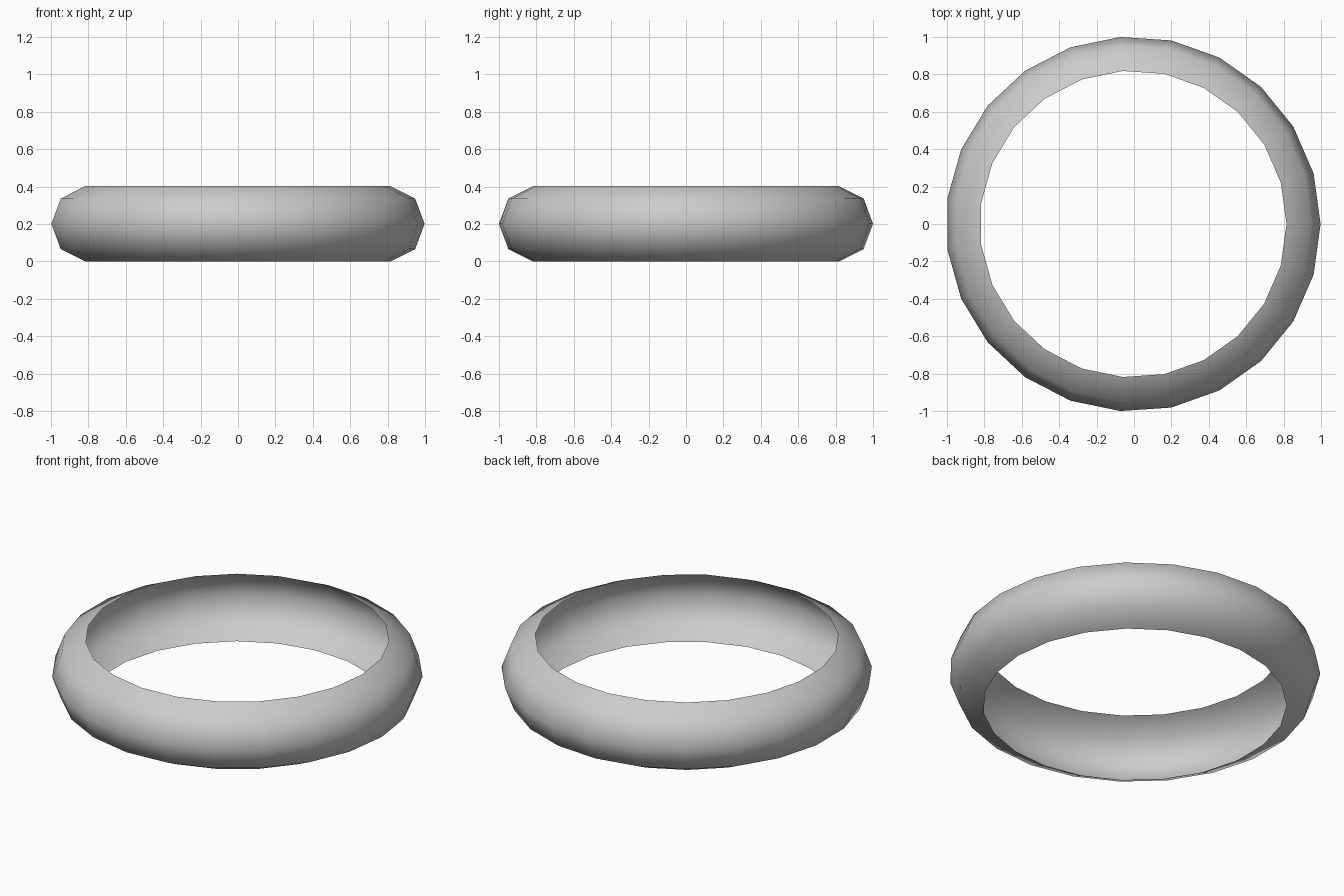
import bpy, bmesh, math

if "Cube" in bpy.data.objects:
    bpy.data.objects.remove(bpy.data.objects["Cube"])

SIDES = 23
# Half-round outer profile (radius, height), open on the inside
PROFILE = [(0.82, 0.0), (0.952, 0.066), (1.0023, 0.201), (0.952, 0.336), (0.82, 0.402)]
SHIFT = -0.0047  # centres the odd-sided ring in x

# Ring shell: profile swept around z
bm = bmesh.new()
rings = []
for i in range(SIDES):
    a = 2 * math.pi * i / SIDES
    rings.append([bm.verts.new((r * math.cos(a) + SHIFT, r * math.sin(a), z)) for r, z in PROFILE])
for i in range(SIDES):
    a, b = rings[i], rings[(i + 1) % SIDES]
    for j in range(len(PROFILE) - 1):
        face = bm.faces.new((a[j], b[j], b[j + 1], a[j + 1]))
        face.smooth = True
mesh = bpy.data.meshes.new("ring_shell")
bm.to_mesh(mesh)
bm.free()
ring = bpy.data.objects.new("ring_shell", mesh)
bpy.context.collection.objects.link(ring)
